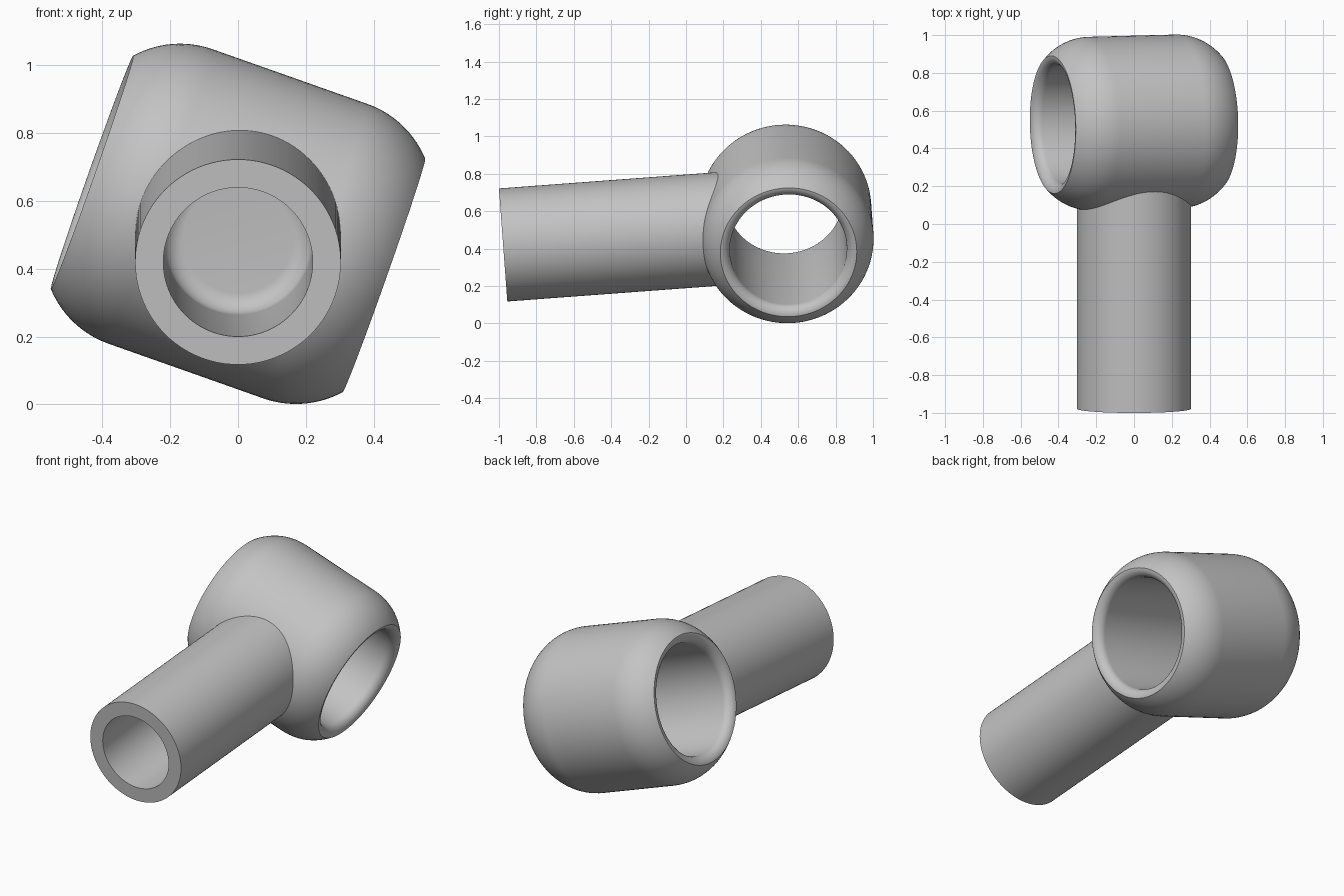
import bpy, bmesh
from math import sin, cos, pi, radians
from mathutils import Matrix

if "Cube" in bpy.data.objects:
    bpy.data.objects.remove(bpy.data.objects["Cube"], do_unlink=True)

GREY = (0.55, 0.55, 0.55, 1)
metal = bpy.data.materials.new("light grey metal")
metal.use_nodes = True
metal.diffuse_color = GREY
metal.node_tree.nodes["Principled BSDF"].inputs["Base Color"].default_value = GREY

CENTRE = Matrix.Translation((0, 0.537, 0.532))
TILT = Matrix.Rotation(radians(4.25), 4, "X")
STEPS = 96


def arc(cr, cz, radius, start, end, n=10):
    """Points (r, z) on an arc, angles in degrees from the r axis."""
    angles = [radians(start + (end - start) * i / n) for i in range(n + 1)]
    return [(cr + radius * cos(a), cz + radius * sin(a)) for a in angles]


def lathe(name, profile, matrix, closed):
    """Revolve an (r, z) profile about z, then place it."""
    bm = bmesh.new()
    verts = [bm.verts.new((r, 0, z)) for r, z in profile]
    edges = [bm.edges.new(pair) for pair in zip(verts, verts[1:])]
    if closed:
        edges.append(bm.edges.new((verts[-1], verts[0])))
    bmesh.ops.spin(bm, geom=verts + edges, cent=(0, 0, 0), axis=(0, 0, 1),
                   angle=2 * pi, steps=STEPS, use_merge=False)
    bmesh.ops.remove_doubles(bm, verts=bm.verts, dist=1e-5)
    bmesh.ops.recalc_face_normals(bm, faces=bm.faces)
    bm.transform(matrix)
    mesh = bpy.data.meshes.new(name)
    bm.to_mesh(mesh)
    bm.free()
    mesh.materials.append(metal)
    obj = bpy.data.objects.new(name, mesh)
    bpy.context.collection.objects.link(obj)
    return obj


# Eye ring: rounded shoulder outside, rounded lip into the bore
OUTER, BORE, HALF, LIP, SHOULDER = 0.46, 0.313, 0.456, 0.052, 0.288
half = arc(OUTER - SHOULDER, 0.242, SHOULDER, 0, 48, 14)
half += arc(BORE + LIP, HALF - LIP, LIP, 90, 180)
profile = half + [(r, -z) for r, z in reversed(half)]
ring = lathe("eye_ring", profile,
             CENTRE @ TILT @ Matrix.Rotation(radians(109.5), 4, "Y"), True)

# Shank: hollow tube with a blind, rounded floor, seated within the ring wall
LENGTH, RADIUS, HOLE, FILLET, SEAT = 1.519, 0.303, 0.22, 0.06, 0.33
front, floor = -LENGTH, -LENGTH + 0.93
profile = [(0, -SEAT), (RADIUS, -SEAT), (RADIUS, front), (HOLE, front)]
profile += arc(HOLE - FILLET, floor - FILLET, FILLET, 0, 90) + [(0, floor)]
shank = lathe("shank", profile,
              CENTRE @ TILT @ Matrix.Rotation(radians(-90), 4, "X"), False)

# Smooth shading with crisp rims
bpy.ops.object.select_all(action="DESELECT")
for obj in (ring, shank):
    obj.select_set(True)
bpy.context.view_layer.objects.active = ring
bpy.ops.object.shade_smooth_by_angle(angle=radians(30))
